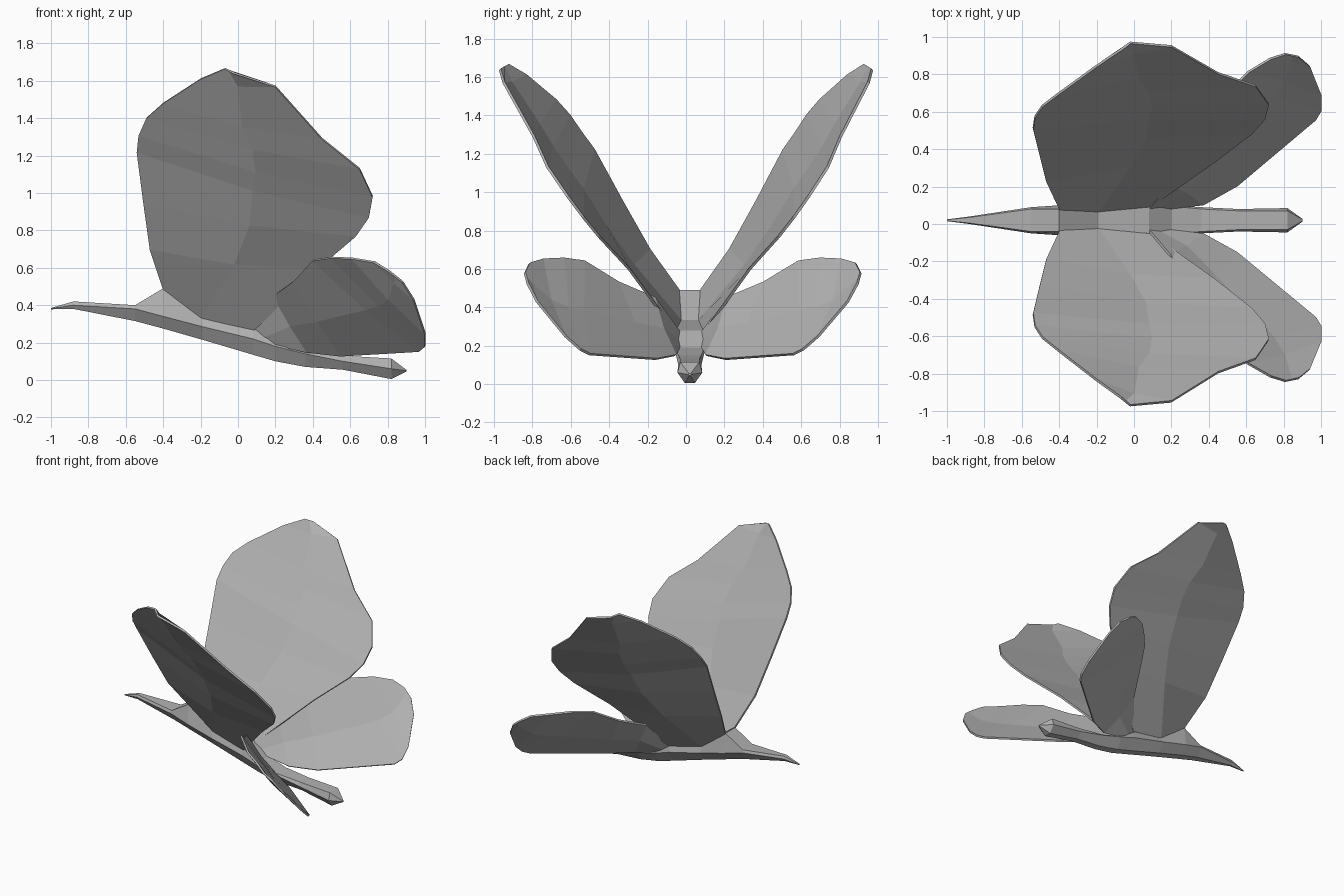
import bpy
from mathutils import Vector

if "Cube" in bpy.data.objects:
    bpy.data.objects.remove(bpy.data.objects["Cube"])

grey = bpy.data.materials.new("plain grey")
grey.diffuse_color = (0.45, 0.45, 0.45, 1)
grey.use_nodes = True
grey.node_tree.nodes["Principled BSDF"].inputs["Base Color"].default_value = grey.diffuse_color


def make(name, verts, faces):
    mesh = bpy.data.meshes.new(name)
    mesh.from_pydata(verts, [], faces)
    mesh.materials.append(grey)
    obj = bpy.data.objects.new(name, mesh)
    bpy.context.collection.objects.link(obj)
    return obj


def strip_faces(rows, width, closed=False):
    cols = width if closed else width - 1
    return [(r * width + c, r * width + (c + 1) % width,
             (r + 1) * width + (c + 1) % width, (r + 1) * width + c)
            for r in range(rows - 1) for c in range(cols)]


def wing(name, lead, trail, mid_root, side, shift, tip_shift, bulge):
    """Sheet of strips between a leading and a trailing edge, with a shallow fold."""
    verts = []
    reach = max(p[1] for p in lead + trail)
    for i, (a, b) in enumerate(zip(lead, trail)):
        a, b = Vector(a), Vector(b)
        m = Vector(mid_root) if i == 0 else (a + b) / 2
        if 0 < i < len(lead) - 1:
            m += Vector((0, bulge, -bulge)) * min(1, (b - a).length / 0.7)
        for p in (a, m, b):
            s = shift + (tip_shift - shift) * (p.y / reach) ** 2
            verts.append((p.x, side * p.y + s, p.z))
    faces = strip_faces(len(lead), 3)
    if side < 0:
        faces = [f[::-1] for f in faces]
    obj = make(name, verts, faces)
    solid = obj.modifiers.new("thickness", "SOLIDIFY")
    solid.thickness = 0.014
    solid.offset = 0


# Body: six-sided sections (x, top z, middle z, bottom z, top half width, middle half width)
sections = [
    (-1.0, .385, .382, .378, .003, .005), (-.88, .42, .40, .38, .015, .02),
    (-.55, .40, .38, .315, .06, .07), (-.40, .49, .34, .275, .06, .08),
    (-.19, .335, .285, .215, .055, .08), (.08, .28, .22, .135, .07, .08),
    (.20, .19, .18, .10, .075, .08), (.36, .15, .14, .07, .06, .07),
    (.56, .13, .10, .055, .05, .06), (.82, .115, .06, .005, .05, .065),
    (.90, .055, .05, .045, .005, .008)]
verts = []
for x, zt, zm, zb, wt, w in sections:
    for y, z in ((-wt, zt), (-w, zm), (-w * .4, zb), (w * .4, zb), (w, zm), (wt, zt)):
        verts.append((x, y + .02, z))
last = len(verts)
faces = [f[::-1] for f in strip_faces(len(sections), 6, True)]
faces += [tuple(range(6))[::-1], tuple(range(last - 6, last))]
make("body", verts, faces)

# Upper wing edges, root to tip
fore_lead = [(-.40, .06, .49), (-.47, .21, .70), (-.505, .35, .95), (-.54, .495, 1.22),
             (-.53, .56, 1.31), (-.49, .62, 1.40), (-.40, .69, 1.48),
             (-.20, .84, 1.61), (-.07, .93, 1.665)]
fore_trail = [(.09, .075, .27), (.43, .315, .60), (.63, .47, .77), (.70, .55, .87),
              (.72, .63, .98), (.65, .73, 1.13), (.45, .80, 1.29),
              (.20, .95, 1.57), (-.02, .97, 1.64)]

# Lower wing edges, root to tip
hind_lead = [(.08, .06, .27), (.19, .19, .45), (.30, .38, .53), (.40, .56, .64),
             (.50, .67, .655), (.61, .78, .65), (.73, .85, .63), (.81, .875, .58)]
hind_trail = [(.19, .06, .19), (.37, .08, .15), (.55, .18, .13), (.97, .53, .155),
              (1.0, .58, .18), (1.0, .66, .25), (.94, .81, .43), (.88, .86, .525)]

for side, label in ((-1, "front"), (1, "back")):
    wing(label + "_upper_wing", fore_lead, fore_trail, (-.19, .05, .33), side,
         .02, .0, .03)
    wing(label + "_lower_wing", hind_lead, hind_trail, (.14, .07, .23), side,
         .025, .035, .02)
